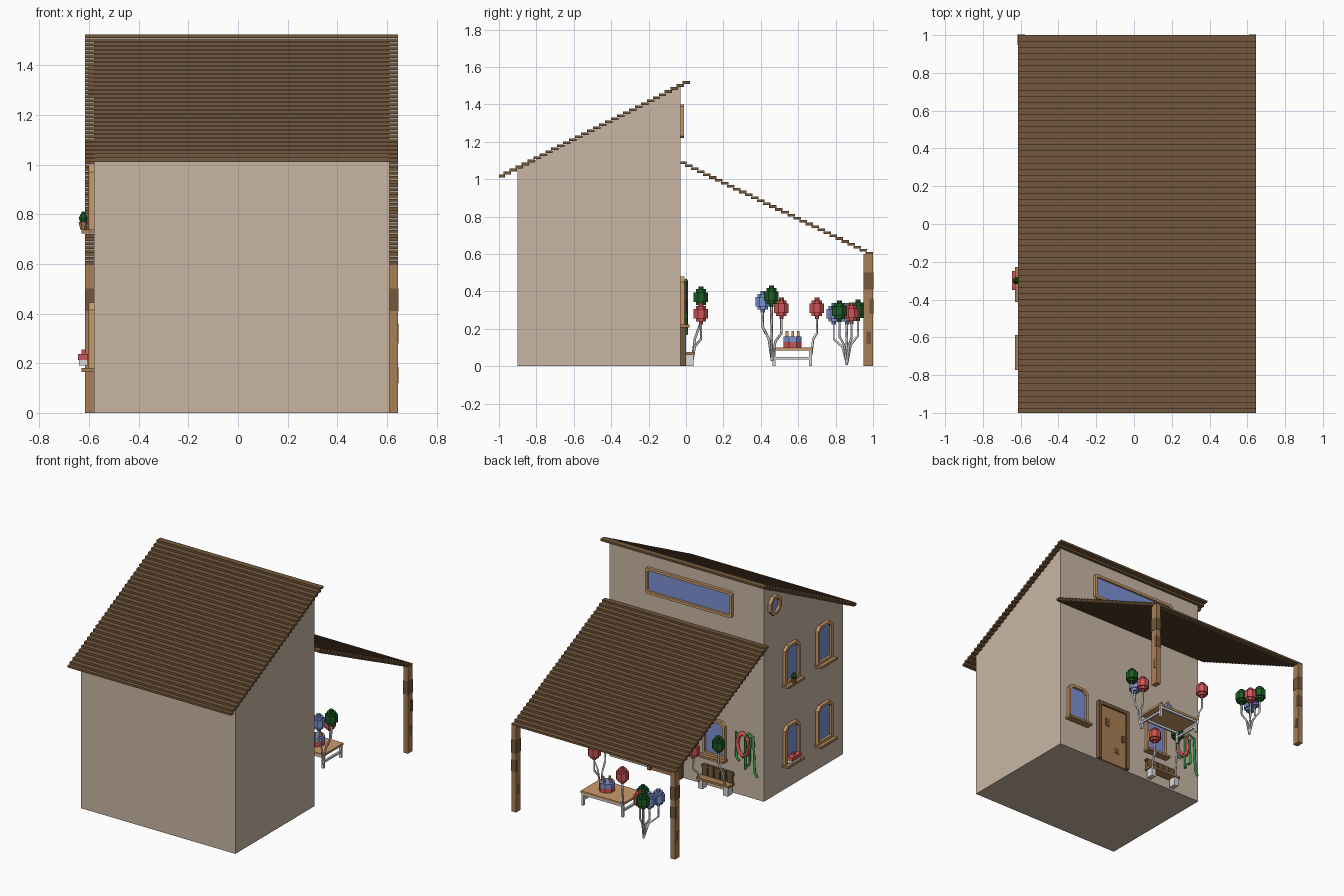
import bpy, bmesh, math
from mathutils import Vector

if "Cube" in bpy.data.objects:
    bpy.data.objects.remove(bpy.data.objects["Cube"])


def mat(name, r, g, b):
    m = bpy.data.materials.new(name)
    lin = [((c / 255 + 0.055) / 1.055) ** 2.4 for c in (r, g, b)]
    m.diffuse_color = (*lin, 1)
    m.use_nodes = True
    m.node_tree.nodes["Principled BSDF"].inputs["Base Color"].default_value = m.diffuse_color
    return m


WALL = mat("plaster", 201, 182, 164)
ROOF = mat("dark brown wood", 116, 88, 60)
WOOD = mat("brown wood", 170, 127, 86)
TRIM = mat("light wood", 202, 154, 106)
BLUE = mat("blue", 125, 146, 212)
RED = mat("red", 208, 84, 86)
GREEN = mat("dark green", 28, 92, 36)
LEAF = mat("bright green", 45, 155, 70)
WHITE = mat("white", 216, 216, 216)


def finish(bm, name, m):
    bmesh.ops.recalc_face_normals(bm, faces=bm.faces)
    me = bpy.data.meshes.new(name)
    bm.to_mesh(me)
    bm.free()
    me.materials.append(m)
    ob = bpy.data.objects.new(name, me)
    bpy.context.collection.objects.link(ob)
    return ob


def boxes(name, m, *bounds):
    """One object from boxes given as (x0, x1, y0, y1, z0, z1)."""
    bm = bmesh.new()
    for x0, x1, y0, y1, z0, z1 in bounds:
        r = bmesh.ops.create_cube(bm, size=1)
        for v in r["verts"]:
            v.co = ((x0 + x1) / 2 + v.co.x * (x1 - x0), (y0 + y1) / 2 + v.co.y * (y1 - y0),
                    (z0 + z1) / 2 + v.co.z * (z1 - z0))
    return finish(bm, name, m)


def lathe(name, m, centre, rings, n=8):
    """Stack of n-sided rings (z, radius), capped at both ends."""
    bm = bmesh.new()
    c, loops = Vector(centre), []
    for z, r in rings:
        loops.append([bm.verts.new(c + Vector((r * math.cos(a), r * math.sin(a), z)))
                      for a in [(i + .5) * math.tau / n for i in range(n)]])
    for lo, hi in zip(loops, loops[1:]):
        for i in range(n):
            bm.faces.new((lo[i], lo[(i + 1) % n], hi[(i + 1) % n], hi[i]))
    bm.faces.new(loops[0])
    bm.faces.new(loops[-1])
    return finish(bm, name, m)


def rod(name, m, pts, r=.007):
    cu = bpy.data.curves.new(name, "CURVE")
    cu.dimensions = "3D"
    cu.bevel_depth, cu.bevel_resolution, cu.use_fill_caps = r, 0, True
    s = cu.splines.new("POLY")
    s.points.add(len(pts) - 1)
    for p, q in zip(s.points, pts):
        p.co = (*q, 1)
    cu.materials.append(m)
    ob = bpy.data.objects.new(name, cu)
    bpy.context.collection.objects.link(ob)


# Wall frames: a runs along the wall, b is height, d is distance out of the wall
def on_back(a, b, d):
    return (a, -.03 + d, b)


def on_left(a, b, d):
    return (-.58 - d, a, b)


def outline(a, b, w, h, top, bottom):
    x, y = w / 2, h / 2
    pts = [(-x + bottom, -y), (x - bottom, -y), (x, -y + bottom), (x, y - top),
           (x - top, y), (-x + top, y), (-x, y - top), (-x, -y + bottom)]
    return [(a + p, b + q) for p, q in pts]


def window(name, place, a, b, w, h, top=.03, bottom=.001, depth=.022, sill=False, t=.018):
    out, inn = outline(a, b, w, h, top, bottom), outline(a, b, w - 2 * t, h - 2 * t, top * .8, bottom * .8)
    bm = bmesh.new()
    rings = [[bm.verts.new(place(p, q, d)) for p, q in pts]
             for pts, d in ((out, 0), (out, depth), (inn, depth), (inn, 0))]
    for i in range(4):
        r, s = rings[i], rings[(i + 1) % 4]
        for k in range(8):
            bm.faces.new((r[k], r[(k + 1) % 8], s[(k + 1) % 8], s[k]))
    finish(bm, name + "_frame", TRIM)
    bm = bmesh.new()
    f = bm.faces.new([bm.verts.new(place(p, q, .005)) for p, q in inn])
    glass = finish(bm, name + "_glass", BLUE)
    n = Vector(place(0, 0, 1)) - Vector(place(0, 0, 0))
    if glass.data.polygons[0].normal.dot(n) < 0:
        glass.data.flip_normals()
    if sill:
        p, q = place(a - w / 2 - .01, b - h / 2 - .014, 0), place(a + w / 2 + .01, b - h / 2 + .002, .05)
        boxes(name + "_sill", WOOD, tuple(v for k in range(3) for v in sorted((p[k], q[k]))))


# House body: side profile extruded across x
bm = bmesh.new()
prof = [(-.9, 0), (-.03, 0), (-.03, 1.495), (-.9, 1.055)]
f = bm.faces.new([bm.verts.new((-.58, y, z)) for y, z in prof])
ext = bmesh.ops.extrude_face_region(bm, geom=[f])
bmesh.ops.translate(bm, vec=(1.19, 0, 0), verts=[v for v in ext["geom"] if isinstance(v, bmesh.types.BMVert)])
finish(bm, "house_body", WALL)


# Roofs of stepped, overlapping planks
def plank_roof(name, y0, y1, z0, z1, n=32, t=.014):
    step, w = (y1 - y0) / n, (y1 - y0) / n + .008
    boxes(name, ROOF, *[(-.615, .645, y0 + i * step - (.008 if i else 0), y0 + i * step + w - .008,
                         z0 + i * (z1 - z0) / (n - 1), z0 + i * (z1 - z0) / (n - 1) + t) for i in range(n)])


plank_roof("main_roof", -1, .022, 1.01, 1.51)
plank_roof("porch_roof", -.03, 1, 1.08, .598)

# Porch posts with dark knots
for side, x in (("left", -.615), ("right", .61)):
    boxes(side + "_post", WOOD, (x, x + .035, .95, 1, 0, .6))
    e = .002
    boxes(side + "_post_knots", ROOF, (x - e, x + .035 + e, .95 - e, 1 + e, .41, .5),
          (x - e, x + .035 + e, .98, 1 + e, .28, .36), (x - e, x + .035 + e, .965, .99, .12, .185))

# Windows
window("clerestory", on_back, -.01, 1.31, .67, .18, top=.012, bottom=.012, depth=.02)
window("porch_window_right", on_back, .47, .35, .17, .26, sill=True)
window("porch_window_left", on_back, -.205, .35, .17, .26, sill=True)
for level, z in (("lower", .312), ("upper", .868)):
    for end, y in (("rear", -.32), ("front", -.68)):
        window(f"{level}_{end}_window", on_left, y, z, .165, .265, sill=True)
window("round_window", on_left, -.135, 1.335, .12, .13, top=.036, bottom=.036)

# Door
boxes("door_frame", ROOF, (.04, .065, -.03, 0, 0, .44), (.275, .3, -.03, 0, 0, .44),
      (.04, .3, -.03, 0, .415, .44))
boxes("door", WOOD, (.065, .275, -.03, -.012, 0, .415))
boxes("door_details", ROOF, (.085, .1, -.014, .003, .19, .235), (.2, .235, -.014, -.009, .27, .33),
      (.12, .16, -.014, -.009, .09, .13))

# Flower pots on the sills
boxes("lower_planter", WHITE, (-.64, -.605, -.345, -.255, .19, .213))
boxes("lower_flowers", RED, (-.645, -.603, -.35, -.25, .213, .238), (-.63, -.612, -.305, -.29, .238, .255))
lathe("upper_pot", WOOD, (-.623, -.3, .738), [(0, .013), (.03, .02)])
lathe("upper_plant", GREEN, (-.623, -.3, .765), [(0, .012), (.02, .02), (.045, .006)])

# Garland and hanging vine on the back wall
rod("red_garland", RED, [(-.43 + .045 * math.cos(a), -.012, .365 + .08 * math.sin(a))
                         for a in [i * math.tau / 8 for i in range(9)]], .016)
rod("vine_loop", LEAF, [(-.45, -.01, .2), (-.45, -.01, .42), (-.48, 0, .46), (-.52, 0, .44),
                        (-.53, 0, .2), (-.55, 0, .17)], .01)
rod("vine_strand", LEAF, [(-.38, -.01, .44), (-.38, -.01, .27), (-.41, 0, .25)], .009)
rod("vine_tail", LEAF, [(-.49, -.01, .43), (-.49, 0, .25), (-.47, 0, .23)], .009)

# Bench
boxes("bench_seat", WOOD, (-.36, -.11, -.02, .045, .06, .075))
boxes("bench_back", ROOF, *[(-.35 + i * .048, -.312 + i * .048, -.025, -.005, .075, .15) for i in range(5)],
      (-.36, -.11, -.022, -.008, .13, .142))
boxes("bench_legs", WHITE, (-.35, -.315, -.01, .04, 0, .06), (-.155, -.12, -.01, .04, 0, .06))

# Table
boxes("table_top", TRIM, (.01, .34, .46, .675, .085, .1))
legs = [(x, x + .016, y, y + .016, 0, .085) for x in (.015, .32) for y in (.462, .657)]
rails = [(x, x + .014, .465, .67, .035, .049) for x in (.016, .321)]
boxes("table_legs", WHITE, *legs, *rails, (.015, .335, .464, .476, .07, .085), (.015, .335, .659, .671, .07, .085))

# Cake
lathe("cake_base", RED, (.21, .57, .1), [(0, .052), (.03, .052)])
lathe("cake_top", BLUE, (.21, .57, .13), [(0, .052), (.03, .052)])
boxes("candles", TRIM, *[(.21 + p - .006, .21 + p + .006, .57 + q - .007, .57 + q + .007, .16, .188)
                         for p, q in ((0, -.03), (0, .03), (-.03, 0), (.03, 0))])

# Balloons: colour, centre, point where the string is tied
SHAPE = [(-.058, .012), (-.042, .012), (-.042, .03), (-.026, .03), (-.026, .042), (.025, .042),
         (.025, .03), (.042, .03), (.042, .014), (.057, .014)]
bench_r, bench_l = (-.13, .03, .01), (-.33, .03, .01)
leg_r, leg_l, ground = (.335, .46, .03), (.015, .67, .06), (-.275, .86, .007)
for i, (m, c, tie) in enumerate([
        (RED, (-.113, .08, .28), bench_r), (GREEN, (-.307, .08, .37), bench_l),
        (BLUE, (.335, .41, .345), leg_r), (GREEN, (.40, .457, .375), leg_r), (RED, (.35, .51, .31), leg_r),
        (RED, (0, .70, .31), leg_l),
        (BLUE, (-.34, .79, .28), ground), (GREEN, (-.243, .82, .295), ground), (BLUE, (-.32, .86, .28), ground),
        (RED, (-.265, .885, .285), ground), (GREEN, (-.314, .92, .3), ground)]):
    lathe(f"balloon_{i + 1}", m, c, SHAPE)
    c, tie = Vector(c), Vector(tie)
    neck = c - Vector((0, 0, .055))
    low, high = tie.lerp(neck, .35), neck - Vector((0, 0, .08))
    low.z = tie.z + (neck.z - tie.z) * .45
    rod(f"balloon_string_{i + 1}", WHITE, [tie, low, high, neck])
